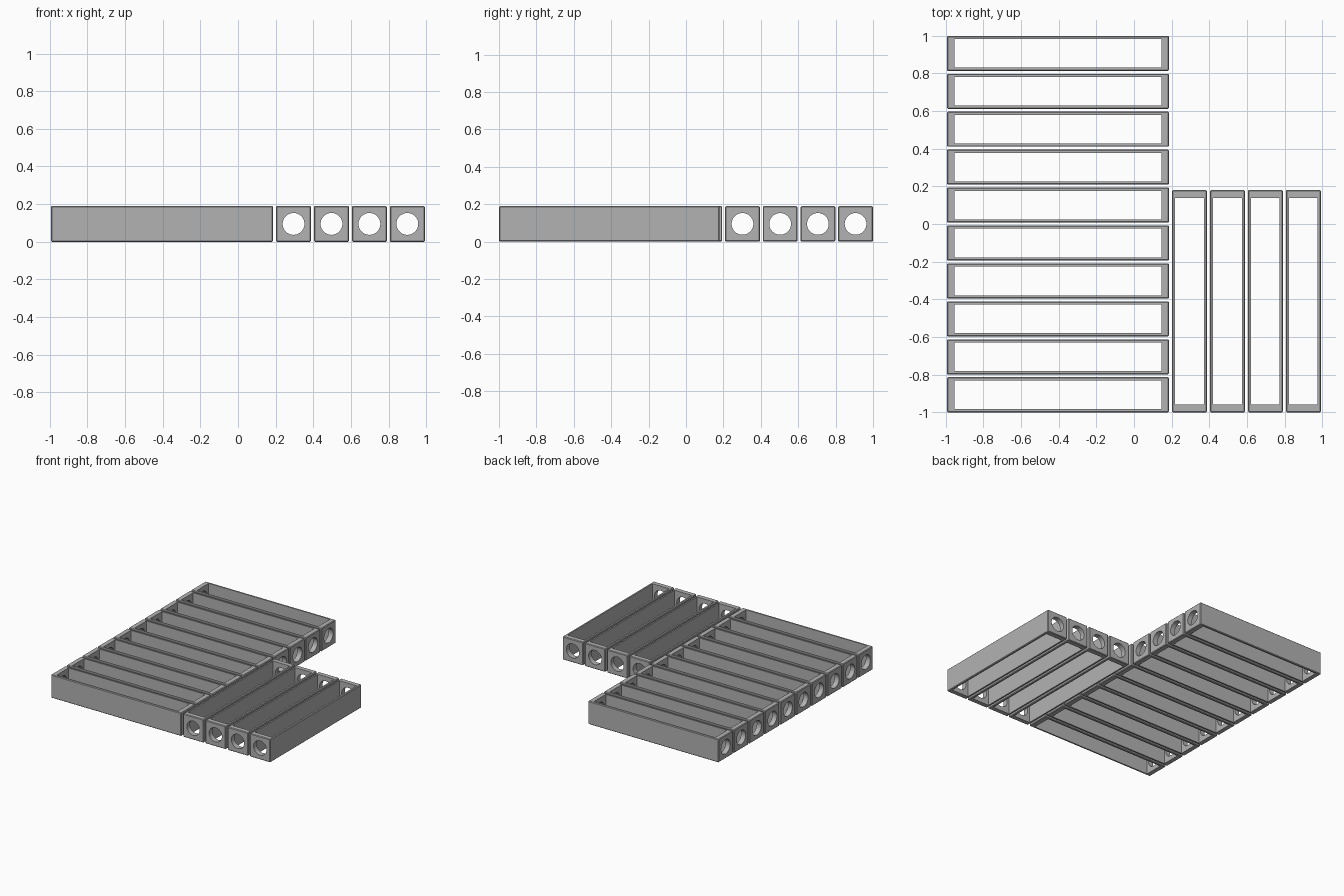
import bpy, math
from mathutils import Matrix

if "Cube" in bpy.data.objects:
    bpy.data.objects.remove(bpy.data.objects["Cube"])

L, W, H = 1.18, 0.186, 0.19      # tray length, width, height
PITCH = 0.2015                   # spacing between trays
END, SIDE = 0.041, 0.017         # wall thicknesses
HOLE_R = 0.058

grey = bpy.data.materials.new("grey")
grey.diffuse_color = (0.45, 0.45, 0.45, 1)
grey.use_nodes = True
grey.node_tree.nodes["Principled BSDF"].inputs["Base Color"].default_value = grey.diffuse_color


def box(name, size):
    bpy.ops.mesh.primitive_cube_add(size=1, location=(0, 0, H / 2))
    ob = bpy.context.object
    ob.name = name
    ob.data.transform(Matrix.Diagonal((*size, 1)))
    return ob


# Master tray: softened block, open at top and bottom, with a hole in each end
master = box("tray_master", (L, W, H))
bevel = master.modifiers.new("edge", 'BEVEL')
bevel.width, bevel.segments = 0.005, 1

cavity = box("cavity_cutter", (L - 2 * END, W - 2 * SIDE, H * 2))
bpy.ops.mesh.primitive_cylinder_add(vertices=48, radius=HOLE_R, depth=L * 1.2,
                                    location=(0, 0, H / 2),
                                    rotation=(0, math.pi / 2, 0))
bore = bpy.context.object
bore.name = "hole_cutter"
for cutter in (cavity, bore):
    cutter.hide_render = True
    cut = master.modifiers.new("cut", 'BOOLEAN')
    cut.operation, cut.solver, cut.object = 'DIFFERENCE', 'EXACT', cutter

deps = bpy.context.evaluated_depsgraph_get()
mesh = bpy.data.meshes.new_from_object(master.evaluated_get(deps))
mesh.name = "tray"
mesh.materials.clear()
mesh.materials.append(grey)
for helper in (master, cavity, bore):
    bpy.data.objects.remove(helper)


def tray(name, x, y, turn=0):
    ob = bpy.data.objects.new(name, mesh)
    ob.location = (x, y, H / 2)
    ob.rotation_euler.z = turn
    bpy.context.collection.objects.link(ob)
    return ob


# Ten trays lying across, stacked front to back
for i in range(10):
    tray(f"cross_tray_{i + 1}", -0.994 + L / 2, -1 + W / 2 + i * PITCH)

# Four trays turned lengthwise at the front right
for i in range(4):
    last = tray(f"long_tray_{i + 1}", 0.295 + i * PITCH, -1 + L / 2, math.pi / 2)

# Soften the round bores only
last.select_set(True)
bpy.context.view_layer.objects.active = last
bpy.ops.object.shade_smooth_by_angle(angle=math.radians(30))
